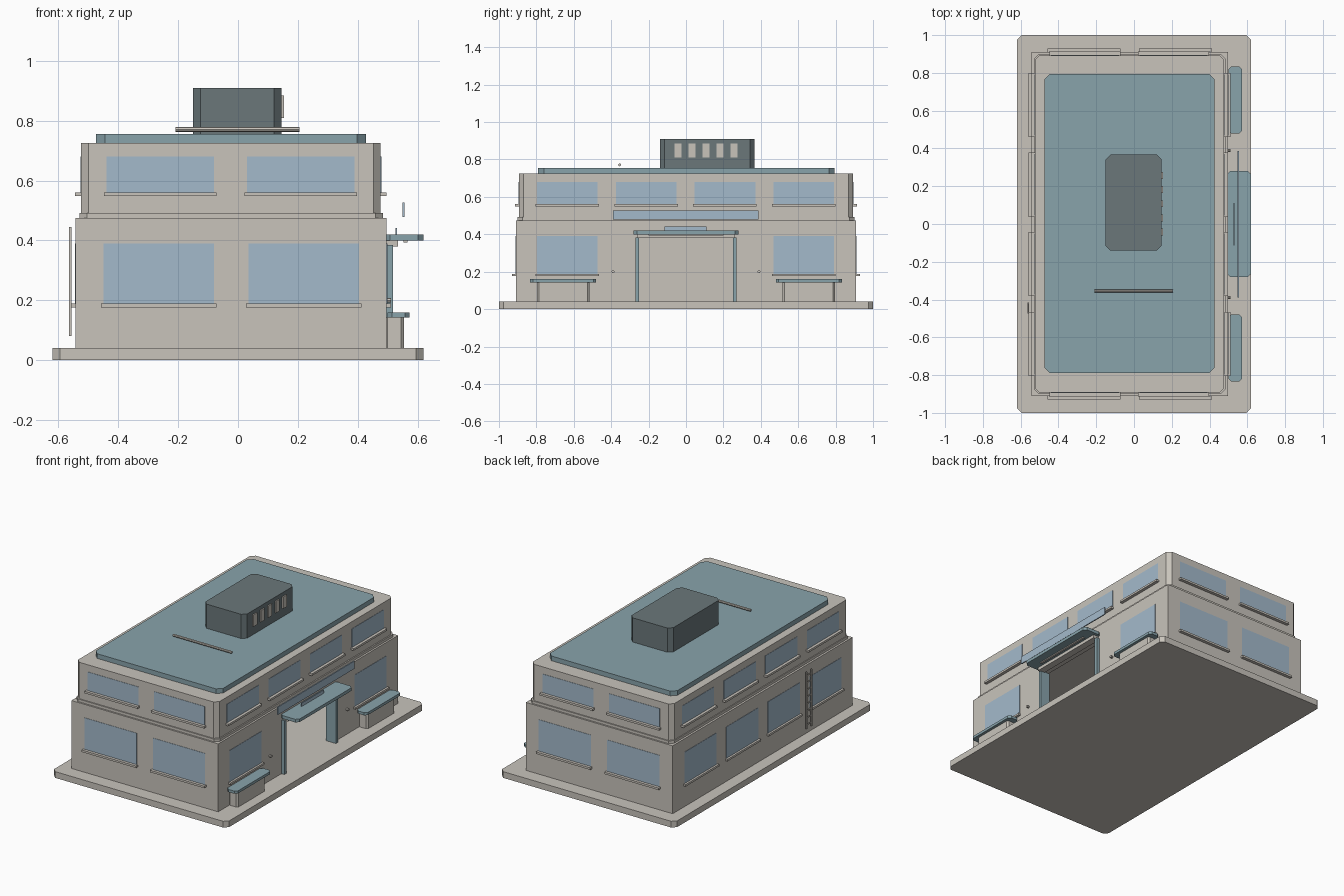
import bpy
import bmesh
from math import pi
from mathutils import Matrix, Vector

cube = bpy.data.objects.get("Cube")
if cube:
    bpy.data.objects.remove(cube, do_unlink=True)


def material(name, r, g, b):
    m = bpy.data.materials.new(name)
    m.use_nodes = True
    m.diffuse_color = (r, g, b, 1)
    bsdf = m.node_tree.nodes["Principled BSDF"]
    bsdf.inputs["Base Color"].default_value = (r, g, b, 1)
    bsdf.inputs["Roughness"].default_value = 0.8
    return m


BEIGE = material("warm_beige", 0.58, 0.55, 0.50)
TEAL = material("muted_teal", 0.25, 0.37, 0.41)
SLATE = material("dark_slate", 0.145, 0.185, 0.195)
GLASS = material("window_blue", 0.37, 0.49, 0.60)


def finish(name, bm, mat):
    bmesh.ops.recalc_face_normals(bm, faces=bm.faces)
    me = bpy.data.meshes.new(name)
    bm.to_mesh(me)
    bm.free()
    me.materials.append(mat)
    ob = bpy.data.objects.new(name, me)
    bpy.context.scene.collection.objects.link(ob)
    return ob


def box(name, mat, xs, ys, zs, chamfer=0):
    """Box from three ranges, with optional chamfered upright edges."""
    bm = bmesh.new()
    bmesh.ops.create_cube(bm, size=1)
    for v in bm.verts:
        v.co = Vector([r[0] if c < 0 else r[1] for c, r in zip(v.co, (xs, ys, zs))])
    if chamfer:
        upright = [e for e in bm.edges
                   if abs(e.verts[0].co.z - e.verts[1].co.z) > 0.001]
        bmesh.ops.bevel(bm, geom=upright, offset=chamfer, segments=1,
                        affect='EDGES', profile=0.5)
    return finish(name, bm, mat)


def prism(name, mat, outline, z0, z1):
    bm = bmesh.new()
    face = bm.faces.new([bm.verts.new((x, y, z0)) for x, y in outline])
    top = bmesh.ops.extrude_face_region(bm, geom=[face])
    bmesh.ops.translate(bm, vec=(0, 0, z1 - z0),
                        verts=[g for g in top["geom"] if isinstance(g, bmesh.types.BMVert)])
    return finish(name, bm, mat)


def rod(name, mat, centre, axis, radius, length, sides=8):
    bm = bmesh.new()
    turn = {"x": Matrix.Rotation(pi / 2, 4, 'Y'),
            "y": Matrix.Rotation(pi / 2, 4, 'X'), "z": Matrix()}[axis]
    bmesh.ops.create_cone(bm, cap_ends=True, segments=sides, radius1=radius,
                          radius2=radius, depth=length,
                          matrix=Matrix.Translation(centre) @ turn)
    return finish(name, bm, mat)


# Ground slab and hollow ground-floor walls, open at the entrance
W, E, D, T = -0.543, 0.497, 0.91, 0.04
DOOR = 0.26
box("ground_slab", BEIGE, (-0.62, 0.62), (-1, 1), (0, 0.04), 0.025)
half = [(E, DOOR), (E, D), (W, D)]
inner = [(E - T, DOOR), (E - T, D - T), (W + T, D - T)]
outline = (half + [(x, -y) for x, y in reversed(half)]
           + [(x, -y) for x, y in inner] + list(reversed(inner)))
prism("lower_walls", BEIGE, outline, 0.04, 0.475)
box("door_header", BEIGE, (E - T, E), (-DOOR, DOOR), (0.385, 0.475))
box("ceiling", BEIGE, (W + T, E - T), (T - D, D - T), (0.435, 0.475))

# Upper storey, roof and rooftop unit
box("ledge", BEIGE, (-0.53, 0.485), (-0.9, 0.9), (0.475, 0.492), 0.025)
box("upper_storey", BEIGE, (-0.525, 0.477), (-0.893, 0.893), (0.492, 0.725), 0.025)
box("roof_panel", TEAL, (-0.475, 0.427), (-0.79, 0.795), (0.725, 0.755), 0.03)
box("rooftop_unit", SLATE, (-0.15, 0.146), (-0.14, 0.367), (0.755, 0.91), 0.025)
for i in range(5):
    y = -0.043 + 0.075 * i
    box("vent", BEIGE, (0.144, 0.154), (y - 0.018, y + 0.018), (0.81, 0.885))
rod("roof_rail", BEIGE, (-0.002, -0.355, 0.771), "x", 0.008, 0.415)


# Windows with projecting sills
def window(side, wall, centre, width, z0, z1, reach):
    """side: axis letter and outward sign, wall: wall plane position."""
    axis, sign = side
    out = lambda d: tuple(sorted((wall - sign * 0.01, wall + sign * d)))
    for name, mat, w, zs, d in (
            ("window", GLASS, width, (z0, z1), 0.002),
            ("window_sill", BEIGE, width + 0.015, (z0 - 0.01, z0 + 0.003), reach)):
        along = (centre - w / 2, centre + w / 2)
        xy = (out(d), along) if axis == "x" else (along, out(d))
        box(name, mat, *xy, zs)


LOW, HIGH = (0.186, 0.39), (0.558, 0.68)
for sign in (-1, 1):
    for c in (-0.265, 0.22):
        window(("y", sign), sign * D, c, 0.37, *LOW, 0.02)
    for c in (-0.26, 0.21):
        window(("y", sign), sign * 0.893, c, 0.36, *HIGH, 0.02)
for c in (-0.635, -0.212, 0.208, 0.63):
    window(("x", 1), 0.477, c, 0.325, *HIGH, 0.02)
    window(("x", -1), -0.525, c, 0.325, *HIGH, 0.02)
    window(("x", -1), W, c, 0.325, *LOW, 0.015)
    if abs(c) > 0.5:
        window(("x", 1), E, c, 0.325, *LOW, 0.015)

# Entrance canopy, jambs and sign plates
box("canopy", TEAL, (0.49, 0.62), (-0.28, 0.28), (0.4, 0.42), 0.018)
box("canopy_beam", BEIGE, (0.49, 0.535), (-0.26, 0.26), (0.38, 0.4))
box("canopy_light", BEIGE, (0.553, 0.567), (-0.2, 0.2), (0.394, 0.4))
box("large_sign_plate", GLASS, (0.549, 0.556), (-0.39, 0.387), (0.478, 0.527))
box("small_sign_plate", GLASS, (0.526, 0.532), (-0.115, 0.11), (0.42, 0.441))
for s in (-1, 1):
    y = s * 0.26
    box("door_jamb", TEAL, (0.45, 0.518), (y - 0.01, y + 0.01), (0.04, 0.384))
    rod("wall_lamp", BEIGE, (E + 0.005, s * 0.39, 0.2), "x", 0.008, 0.02)

    # Benches either side of the entrance
    y = s * 0.657
    box("bench_seat", TEAL, (0.5, 0.573), (y - 0.177, y + 0.177), (0.143, 0.16), 0.015)
    box("bench_base", BEIGE, (0.49, 0.555), (y - 0.14, y + 0.14), (0.04, 0.143), 0.01)

# Wall ladder
for y in (-0.47, -0.42):
    box("ladder_rail", BEIGE, (-0.564, -0.556), (y - 0.004, y + 0.004), (0.08, 0.445))
for i in range(8):
    rod("ladder_rung", BEIGE, (-0.56, -0.445, 0.105 + 0.045 * i), "y", 0.004, 0.05, 6)
